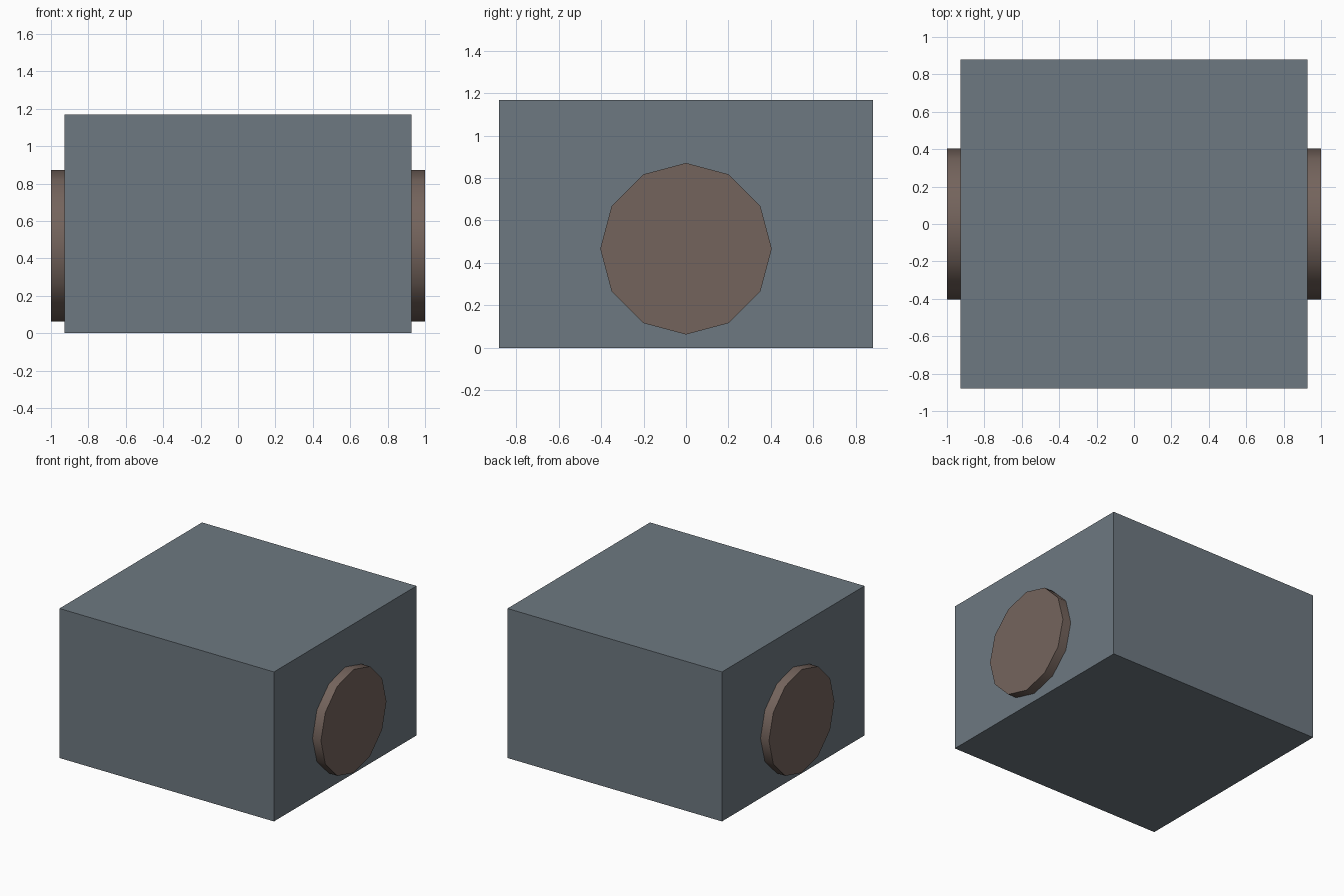
import bpy
import math

cube = bpy.data.objects.get("Cube")
if cube:
    bpy.data.objects.remove(cube, do_unlink=True)


def make_material(name, rgb):
    mat = bpy.data.materials.new(name)
    mat.use_nodes = True
    color = (*rgb, 1.0)
    mat.diffuse_color = color
    mat.node_tree.nodes["Principled BSDF"].inputs["Base Color"].default_value = color
    return mat


slate = make_material("slate grey", (0.155, 0.19, 0.22))
brown = make_material("dull brown", (0.175, 0.127, 0.108))

HALF_WIDTH, HALF_DEPTH, HEIGHT = 0.927, 0.88, 1.168
DISC_RADIUS, DISC_HEIGHT, DISC_END = 0.404, 0.467, 1.0

# Main box
bpy.ops.mesh.primitive_cube_add(size=2, location=(0, 0, HEIGHT / 2))
body = bpy.context.object
body.name = "body_box"
body.scale = (HALF_WIDTH, HALF_DEPTH, HEIGHT / 2)
bpy.ops.object.transform_apply(location=False, rotation=False, scale=True)
body.data.materials.append(slate)

# Twelve-sided disc on each side, rim shaded smooth
for side, sign in (("left", 1), ("right", -1)):
    bpy.ops.mesh.primitive_cylinder_add(
        vertices=12, radius=DISC_RADIUS, depth=DISC_END - HALF_WIDTH,
        location=(sign * (DISC_END + HALF_WIDTH) / 2, 0, DISC_HEIGHT),
        rotation=(0, math.pi / 2, 0))
    disc = bpy.context.object
    disc.name = f"{side}_disc"
    disc.data.materials.append(brown)
    bpy.ops.object.shade_smooth_by_angle(angle=math.radians(40))
